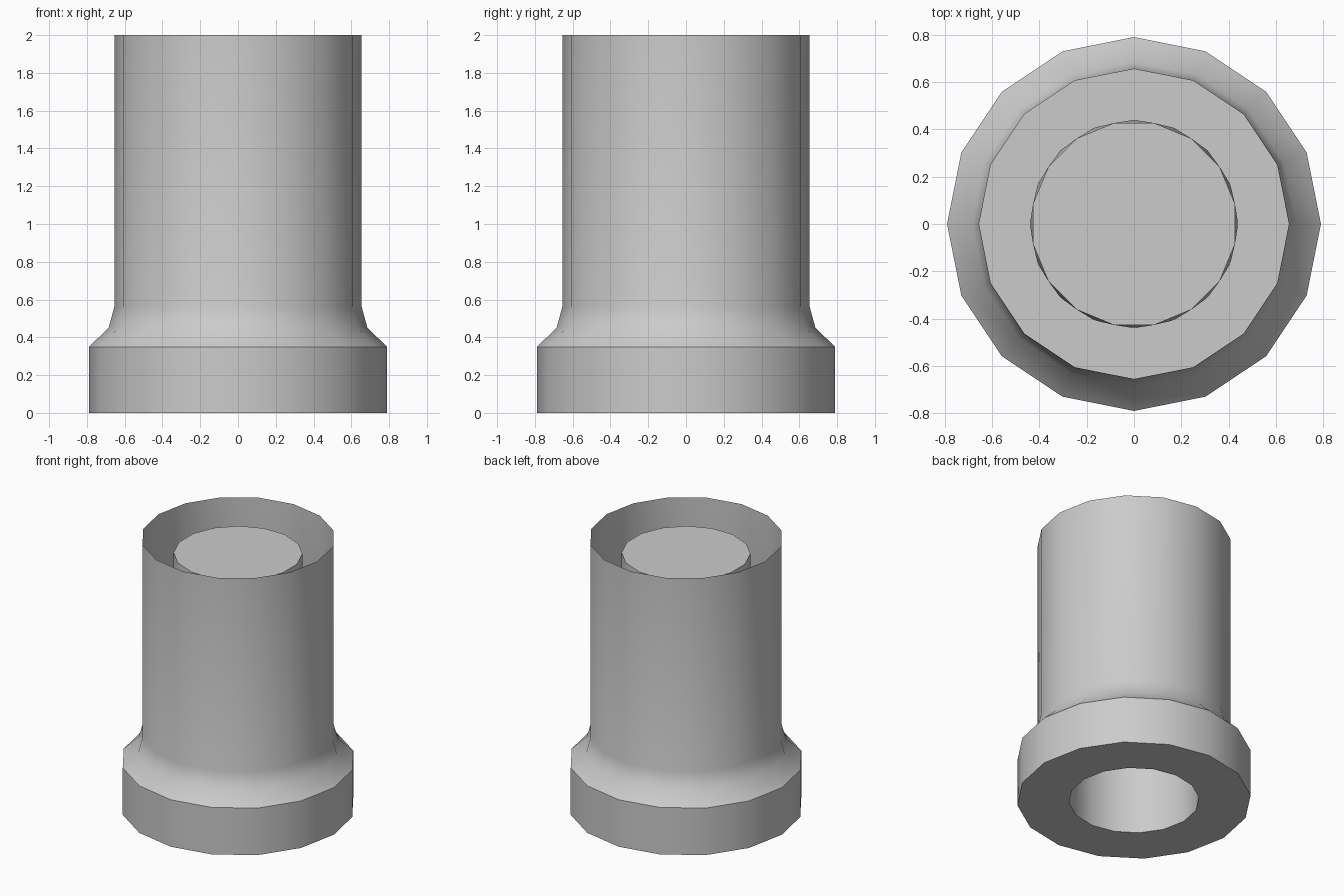
import bpy, bmesh, math

if "Cube" in bpy.data.objects:
    bpy.data.objects.remove(bpy.data.objects["Cube"])

SIDES = 16
STEP = 2 * math.pi / SIDES


def ring(bm, radius, z, offset=0.0):
    return [bm.verts.new((radius * math.cos((i + offset) * STEP),
                          radius * math.sin((i + offset) * STEP), z))
            for i in range(SIDES)]


def bridge(bm, a, b):
    for i in range(SIDES):
        j = (i + 1) % SIDES
        bm.faces.new((a[i], a[j], b[j], b[i]))


def finish(name, bm, angle):
    mesh = bpy.data.meshes.new(name)
    bm.to_mesh(mesh)
    bm.free()
    obj = bpy.data.objects.new(name, mesh)
    bpy.context.collection.objects.link(obj)
    bpy.ops.object.select_all(action='DESELECT')
    obj.select_set(True)
    bpy.context.view_layer.objects.active = obj
    bpy.ops.object.shade_smooth_by_angle(angle=math.radians(angle))
    return obj


# Outer sleeve: ring-shaped bottom, thick collar, flare and thin open wall
bm = bmesh.new()
profile = [(0.44, 0), (0.79, 0), (0.79, 0.35), (0.685, 0.45), (0.655, 0.56), (0.655, 2)]
rings = [ring(bm, r, z) for r, z in profile]
for lower, upper in zip(rings, rings[1:]):
    bridge(bm, lower, upper)
finish("outer_sleeve", bm, 40)

# Inner bore: open below, closed by a disc just under the rim, turned half a side
bm = bmesh.new()
low = ring(bm, 0.44, 0)
high = ring(bm, 0.435, 1.885, 0.5)
for i in range(SIDES):
    j = (i + 1) % SIDES
    bm.faces.new((low[i], low[j], high[i]))
    bm.faces.new((low[j], high[j], high[i]))
bm.faces.new(high)
finish("inner_bore", bm, 40)
